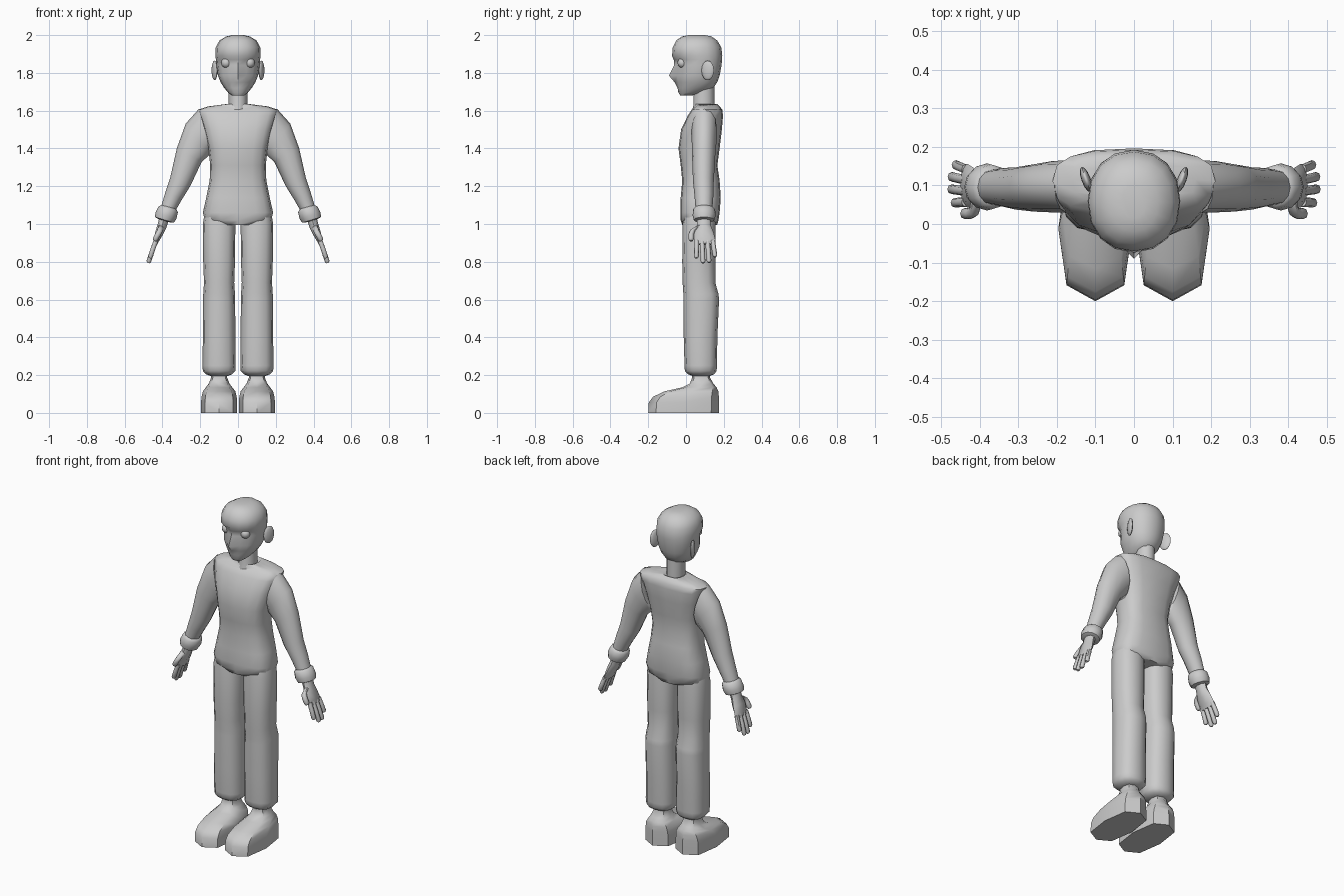
import bpy, bmesh
from math import sin, cos, pi, radians
from mathutils import Matrix, Vector


def finish(name, bm, mirror, angle=50):
    bmesh.ops.recalc_face_normals(bm, faces=bm.faces)
    me = bpy.data.meshes.new(name)
    bm.to_mesh(me)
    bm.free()
    ob = bpy.data.objects.new(name, me)
    bpy.context.collection.objects.link(ob)
    if mirror:
        ob.modifiers.new("Mirror", 'MIRROR').use_clip = False
    bpy.ops.object.select_all(action='DESELECT')
    ob.select_set(True)
    bpy.context.view_layer.objects.active = ob
    bpy.ops.object.shade_smooth_by_angle(angle=radians(angle))
    return ob


def loft(name, parts, n=12, p=1.0, mirror=False, front=None, angle=50):
    """Each ring: (x centre, y front, y back, z, half width, tilt). front moves the front vertex of a ring."""
    bm = bmesh.new()
    for rings in parts:
        prev = None
        for i, r in enumerate(rings):
            x, y0, y1, z, rx = r[:5]
            t = r[5] if len(r) > 5 else 0
            loop = []
            for k in range(n):
                a = 2 * pi * k / n - pi / 2
                c, s = cos(a), sin(a)
                u = abs(c) ** p * (1 if c > 0 else -1) * rx if abs(c) > 1e-6 else 0
                v = abs(s) ** p * (1 if s > 0 else -1) if abs(s) > 1e-6 else 0
                co = Vector((x + u * cos(t), (y0 + y1) / 2 + v * (y1 - y0) / 2, z + u * sin(t)))
                if k == 0 and front and i in front:
                    co += Vector((0, *front[i]))
                loop.append(bm.verts.new(co))
            if prev:
                for k in range(n):
                    j = (k + 1) % n
                    bm.faces.new((prev[k], prev[j], loop[j], loop[k]))
            else:
                bm.faces.new(loop[::-1])
            prev = loop
        bm.faces.new(prev)
    return finish(name, bm, mirror, angle)


def ellipsoid(name, centre, size, rot=0.0, mirror=True):
    bm = bmesh.new()
    m = Matrix.Translation(centre) @ Matrix.Rotation(rot, 4, 'Z') @ Matrix.Diagonal((*size, 1))
    bmesh.ops.create_uvsphere(bm, u_segments=12, v_segments=8, radius=1, matrix=m)
    return finish(name, bm, mirror)


# Head, with brow, nose and chin pulled along the front line
loft("head", [[
    (0, -.03, .03, 1.68, .032), (0, -.04, .09, 1.695, .052), (0, -.045, .145, 1.72, .073),
    (0, -.048, .165, 1.75, .092), (0, -.055, .178, 1.785, .106), (0, -.045, .188, 1.84, .114),
    (0, -.05, .191, 1.87, .117), (0, -.074, .192, 1.89, .12), (0, -.07, .187, 1.935, .118),
    (0, -.052, .165, 1.972, .098), (0, -.02, .135, 1.993, .062), (0, .015, .1, 2.0, .03)]],
    n=16, p=.92, front={3: (-.012, 0), 4: (-.035, 0), 5: (-.018, 0), 6: (-.015, 0)})
ellipsoid("eye", (.062, -.018, 1.853), (.027, .027, .027))
ellipsoid("ear", (.124, .115, 1.813), (.012, .035, .052), -.35)

# Neck
loft("neck", [[(0, .02, .15, 1.56, .052), (0, .04, .15, 1.63, .05), (0, .04, .15, 1.75, .05)]], n=12)

# Jumper body with V neckline
loft("jumper_body", [[
    (0, -.02, .165, .995, .09), (0, -.028, .172, 1.02, .175), (0, -.03, .178, 1.06, .186),
    (0, -.028, .184, 1.14, .168), (0, -.02, .178, 1.23, .15), (0, -.028, .166, 1.31, .147),
    (0, -.04, .178, 1.4, .157), (0, -.026, .19, 1.5, .182), (0, .01, .196, 1.575, .205),
    (0, .03, .192, 1.605, .211), (0, .05, .18, 1.622, .16), (0, .045, .165, 1.635, .062),
    (0, .05, .15, 1.625, .05)]],
    n=16, p=.7, front={10: (-.015, -.02), 11: (-.01, -.045), 12: (0, -.04)})

# Sleeves with a rolled cuff
T = .4
loft("sleeve", [[
    (.175, .03, .165, 1.5, .115, 1.3), (.212, .03, .163, 1.45, .104, .9), (.258, .032, .155, 1.365, .075, .5),
    (.305, .037, .147, 1.225, .058, T), (.34, .045, .145, 1.15, .048, T), (.368, .05, .14, 1.085, .04, T)]],
    n=12, mirror=True)
loft("cuff", [[
    (.364, .05, .14, 1.09, .04, .3), (.369, .038, .154, 1.078, .053, .3), (.381, .035, .157, 1.045, .058, .3),
    (.39, .041, .15, 1.022, .052, .3), (.392, .055, .135, 1.018, .038, .3)]], n=12, mirror=True)


def finger(pts, r):
    rings = [(x, y - r, y + r, z, r, T) for x, y, z in pts]
    x, y, z = pts[-1]
    return rings + [(x + .004, y - r * .6, y + r * .6, z - .009, r * .6, T)]


# Hand: palm, four fingers and thumb
palm = [(.388, .06, .13, 1.04, .027, T), (.402, .058, .132, .99, .025, T), (.416, .043, .146, .955, .022, T),
        (.432, .043, .156, .915, .015, T), (.439, .047, .156, .892, .011, T)]
tips = [(.057, .055, .828), (.085, .09, .803), (.114, .122, .805), (.142, .153, .835)]
fingers = [finger([(.435, a, .91), ((.435 + .475 - (z - .8) * .35) / 2, (a + b) / 2, (.91 + z) / 2),
                   (.473 - (z - .8) * .35, b, z)], .0125) for a, b, z in tips]
thumb = finger([(.408, .07, .99), (.413, .035, .965), (.424, .027, .945), (.437, .027, .92)], .0145)
loft("hand", [palm, thumb] + fingers, n=8, p=.9, mirror=True)

# Trouser legs
loft("trouser_leg", [[
    (.1, .035, .125, .195, .045), (.1, .01, .15, .205, .07), (.1, -.006, .162, .222, .086), (.1, -.008, .164, .25, .088),
    (.1, -.012, .166, .4, .086), (.1, -.014, .175, .6, .085), (.1, -.014, .172, .63, .084),
    (.1, -.018, .155, .69, .08), (.1, -.02, .155, .8, .084), (.1, -.018, .156, 1.0, .086),
    (.098, -.01, .15, 1.05, .08)]], n=12, p=.82, mirror=True)

# Shoes with a flat sole
loft("shoe", [[
    (.1, -.2, .175, 0, .096), (.1, -.197, .175, .055, .096), (.1, -.175, .174, .085, .093),
    (.1, -.115, .171, .114, .086), (.1, -.02, .162, .135, .07), (.1, .02, .145, .155, .055),
    (.1, .032, .128, .185, .043), (.1, .032, .128, .21, .043)]], n=8, p=.72, mirror=True)
